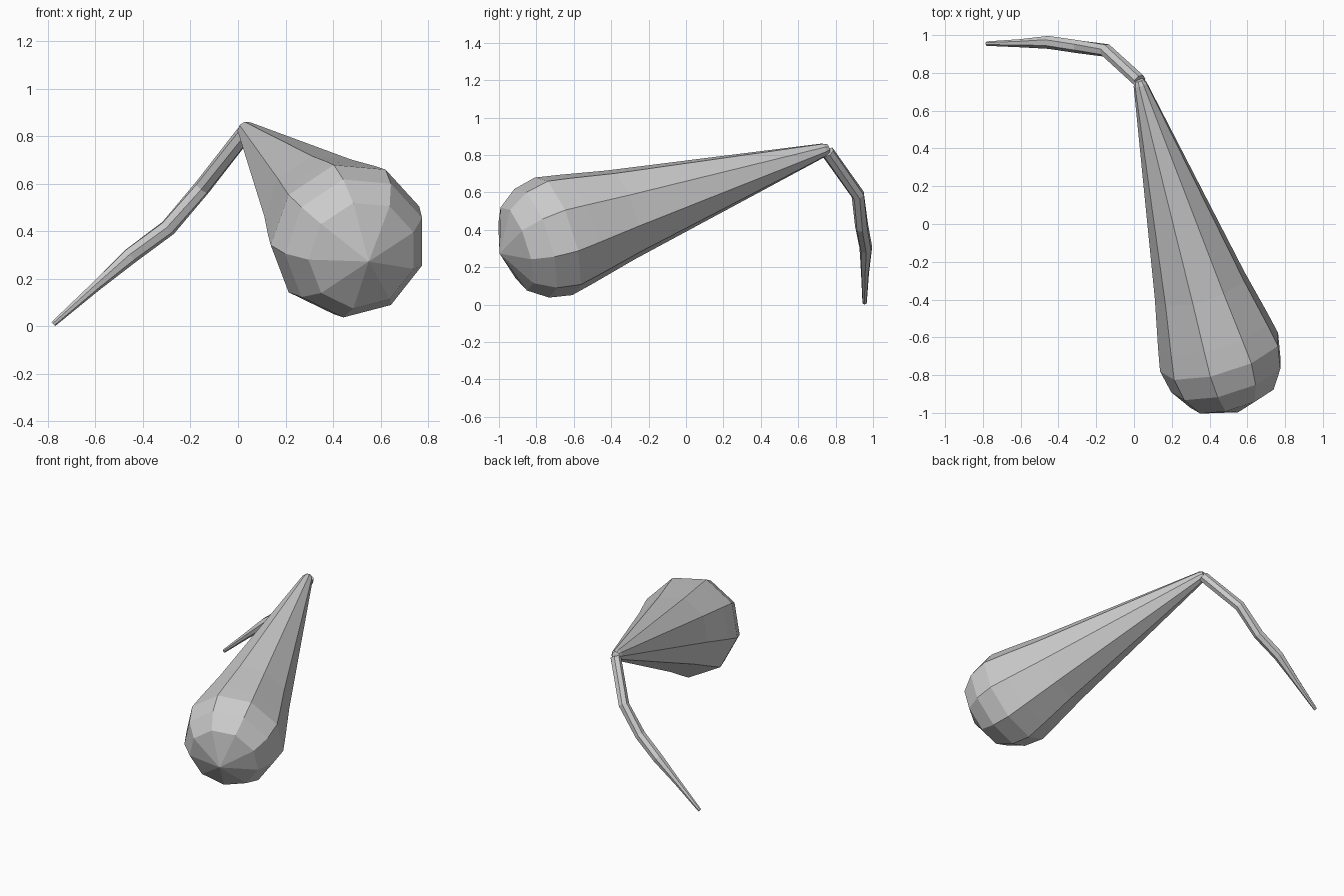
import bpy, bmesh
from math import cos, sin, tau, radians
from mathutils import Vector

if "Cube" in bpy.data.objects:
    bpy.data.objects.remove(bpy.data.objects["Cube"])


def loft(name, rings, sides, phase=0.0, pole=None):
    """Skin rings of (centre, direction, radius); optional pole closes the start."""
    bm = bmesh.new()
    loops = []
    for c, d, r in rings:
        d = d.normalized()
        ref = Vector((1, 0, 0))
        u = (ref - d * d.dot(ref)).normalized()
        v = d.cross(u)
        loops.append([bm.verts.new(c + r * (cos(phase + tau * i / sides) * u
                                            + sin(phase + tau * i / sides) * v))
                      for i in range(sides)])
    for a, b in zip(loops, loops[1:]):
        for i in range(sides):
            j = (i + 1) % sides
            bm.faces.new((a[i], a[j], b[j], b[i]))
    if pole is None:
        bm.faces.new(loops[0])
    else:
        p = bm.verts.new(pole)
        for i in range(sides):
            bm.faces.new((p, loops[0][i], loops[0][(i + 1) % sides]))
    bm.faces.new(loops[-1])
    bmesh.ops.recalc_face_normals(bm, faces=bm.faces)
    mesh = bpy.data.meshes.new(name)
    bm.to_mesh(mesh)
    bm.free()
    obj = bpy.data.objects.new(name, mesh)
    bpy.context.collection.objects.link(obj)
    return obj


# Teardrop body: round bulb tapering back to a narrow tip
centre = Vector((0.46, -0.693, 0.37))
tip = Vector((0.031, 0.747, 0.83))
axis = (centre - tip).normalized()
length = (centre - tip).length
R = 0.335
profile = [(R * cos(radians(a)), R * sin(radians(a))) for a in (45, 67.5, 90, 112.5)]
profile += [(-0.387, 0.253), (-length + 0.01, 0.037), (-length - 0.015, 0.025)]
loft("teardrop_body", [(centre + axis * t, axis, r) for t, r in profile],
     9, radians(-20), centre + axis * R * 0.99)

# Curved stem: bends down from the tip to a thin end
path = [Vector(p) for p in ((0.03, 0.757, 0.815), (-0.15, 0.92, 0.585),
                            (-0.295, 0.94, 0.415), (-0.45, 0.962, 0.30),
                            (-0.60, 0.957, 0.168), (-0.778, 0.955, 0.01))]
radii = (0.036, 0.036, 0.036, 0.035, 0.022, 0.012)
stem = []
for i, (p, r) in enumerate(zip(path, radii)):
    before, after = path[max(i - 1, 0)], path[min(i + 1, len(path) - 1)]
    stem.append((p, after - before, r))
loft("curved_stem", stem, 7)
